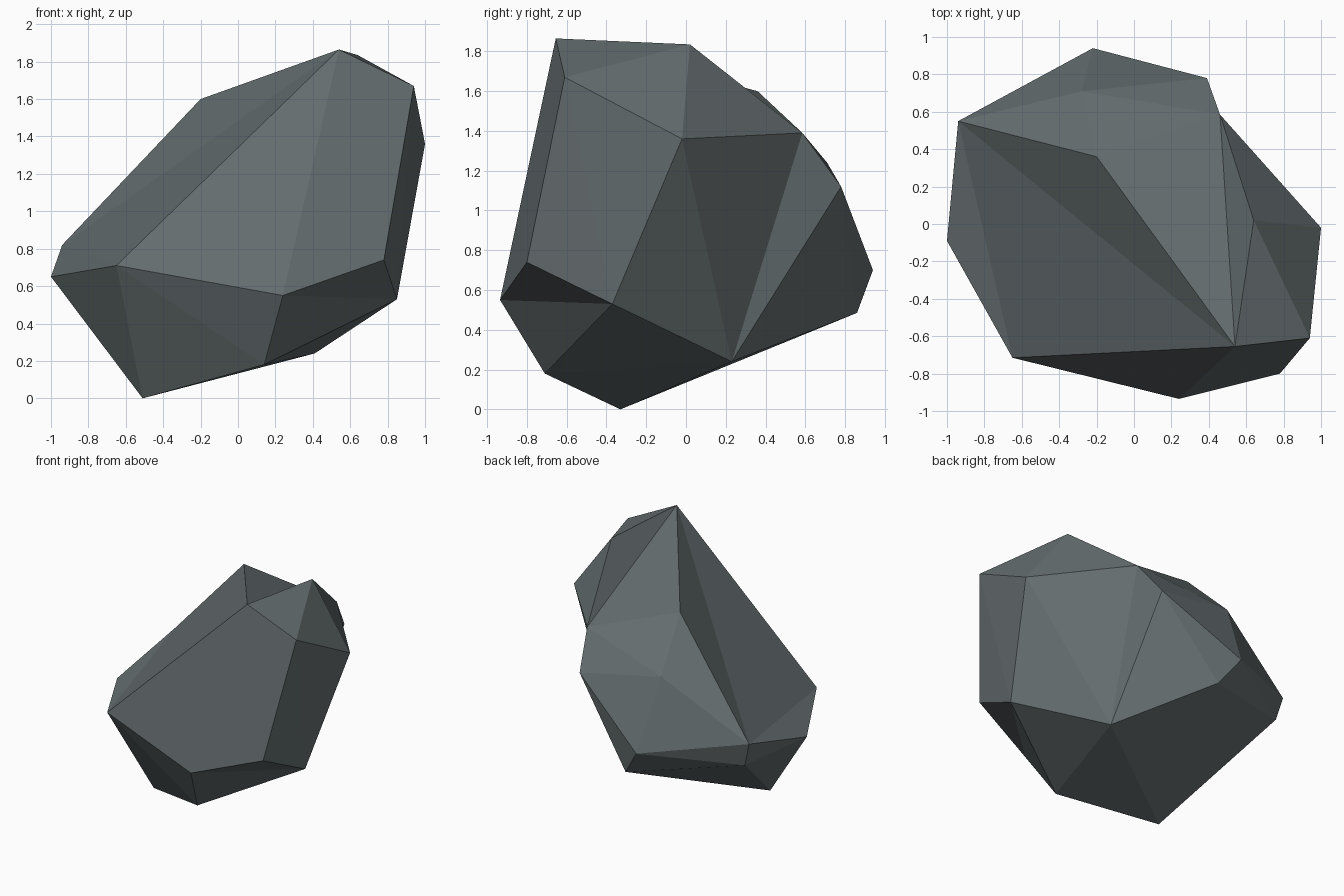
import bpy
import bmesh

if "Cube" in bpy.data.objects:
    bpy.data.objects.remove(bpy.data.objects["Cube"])

# Corner points of the boulder
corners = {
    "A": (-1.0, -.09, .65), "B": (-.94, .55, .82), "C": (-.65, -.715, .71),
    "D": (-.2, .36, 1.6), "E": (.54, -.655, 1.865), "T": (.64, .02, 1.835),
    "F": (.94, -.61, 1.67), "G": (1.0, -.02, 1.36), "H": (.78, -.8, .74),
    "I": (.24, -.935, .55), "J": (.85, -.37, .53), "K": (.14, -.71, .18),
    "L": (-.51, -.33, 0), "M": (.41, .23, .24), "N": (-.22, .94, .7),
    "O": (.39, .78, 1.12), "P": (.46, .585, 1.39), "Q": (-.28, .71, 1.24),
    "R": (-.07, .86, .485), "S": (-.889, .53, .63),
}

# Facets fan out from a hub corner to its ring of neighbours
fans = {
    "E": "BDPTFHICB",   # peak
    "M": "GPORLKJG",    # right underside
    "S": "BNRLAB",      # left back
    "Q": "DPONBD",      # back shoulder
    "C": "IKLAB",       # left front
    "J": "GFHIK",       # right front
    "T": "FGP",         # crest
    "R": "ON",          # back
}

bm = bmesh.new()
verts = {name: bm.verts.new(co) for name, co in corners.items()}
for hub, ring in fans.items():
    for a, b in zip(ring, ring[1:]):
        bm.faces.new((verts[hub], verts[a], verts[b]))
bmesh.ops.recalc_face_normals(bm, faces=bm.faces)

mesh = bpy.data.meshes.new("boulder")
bm.to_mesh(mesh)
bm.free()

# Slate grey stone, flat shaded
stone = bpy.data.materials.new("slate_grey")
stone.diffuse_color = (.13, .155, .16, 1)
stone.use_nodes = True
stone.node_tree.nodes["Principled BSDF"].inputs["Base Color"].default_value = stone.diffuse_color
mesh.materials.append(stone)
boulder = bpy.data.objects.new("boulder", mesh)
bpy.context.collection.objects.link(boulder)
